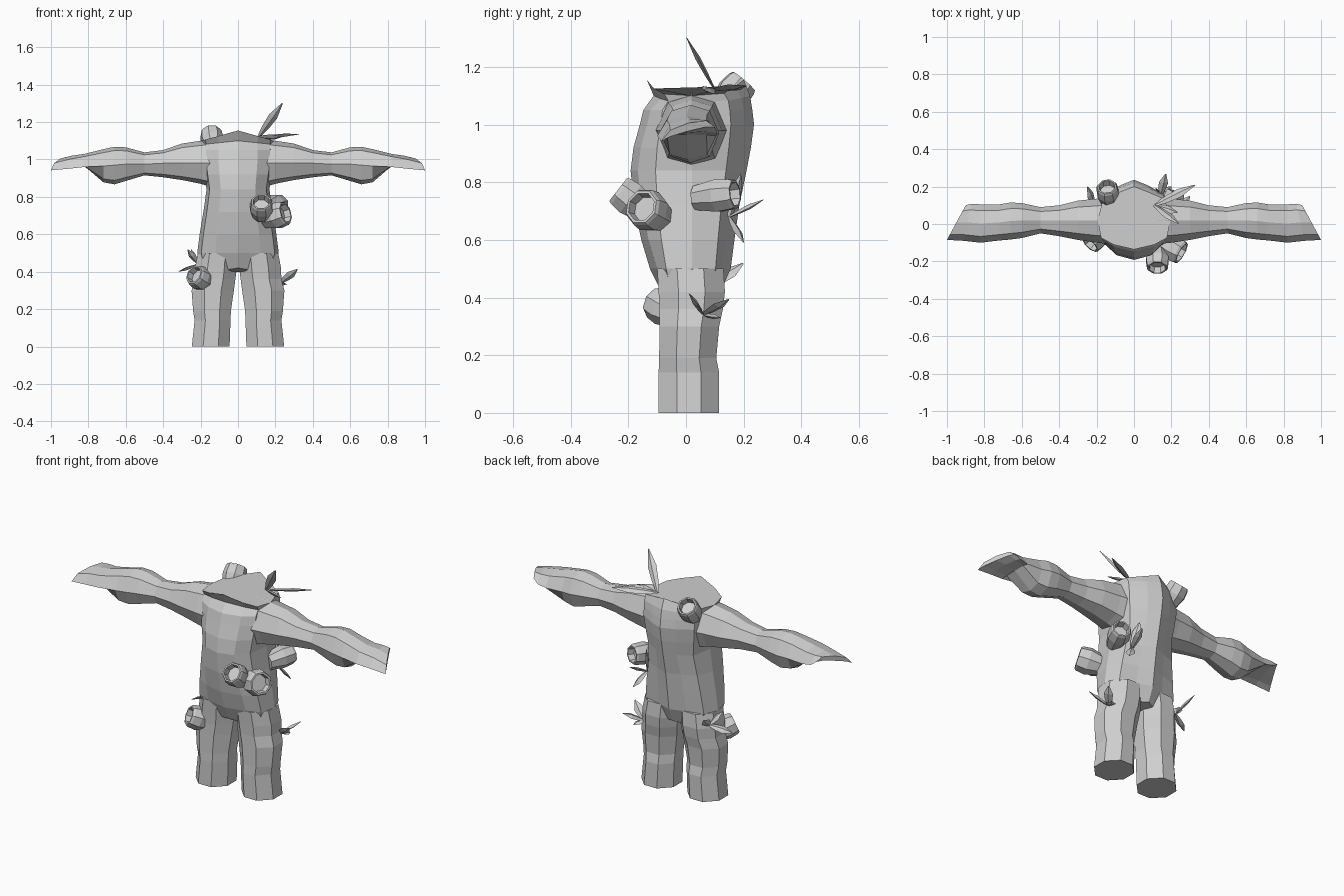
import bpy, bmesh, math
from mathutils import Vector

bark = bpy.data.materials.new("light grey")
bark.diffuse_color = (0.62, 0.62, 0.62, 1)


def finish(name, bm, mirror=False):
    bmesh.ops.recalc_face_normals(bm, faces=bm.faces[:])
    me = bpy.data.meshes.new(name)
    bm.to_mesh(me)
    bm.free()
    me.materials.append(bark)
    ob = bpy.data.objects.new(name, me)
    bpy.context.collection.objects.link(ob)
    if mirror:
        ob.modifiers.new("mirror", 'MIRROR')
    return ob


def loft(bm, rings):
    """Skin a list of equal-length point rings and cap both ends."""
    vs = [[bm.verts.new(p) for p in r] for r in rings]
    n = len(vs[0])
    for a, b in zip(vs, vs[1:]):
        for i in range(n):
            j = (i + 1) % n
            bm.faces.new((a[i], a[j], b[j], b[i]))
    bm.faces.new(vs[0])
    bm.faces.new(vs[-1])


# Torso: pointed front and back, with a recess below the overhanging top
def torso_ring(z, w, yf, yb, drop=0.0):
    half = [(0, yf), (0.55 * w, yf + 0.025), (0.9 * w, yf * 0.55), (w, 0.02),
            (0.85 * w, yb * 0.66), (0.4 * w, yb - 0.03), (0, yb)]
    pts = half + [(-x, y) for x, y in half[-2:0:-1]]
    return [(x, y, z - drop * abs(x) / w) for x, y in pts]


bm = bmesh.new()
loft(bm, [torso_ring(*r) for r in [
    (0.42, 0.19, -0.085, 0.12, 0.03), (0.50, 0.218, -0.125, 0.155),
    (0.60, 0.205, -0.155, 0.168), (0.72, 0.185, -0.18, 0.185),
    (0.84, 0.168, -0.192, 0.21), (0.92, 0.18, -0.182, 0.225),
    (1.00, 0.19, -0.16, 0.236), (1.05, 0.19, -0.148, 0.23),
    (1.10, 0.19, -0.112, 0.222, 0.02), (1.155, 0.195, -0.136, 0.20, 0.055)]])
finish("torso", bm)


# Legs: octagonal posts, wobbling slightly
def leg_ring(z, x0, x1, yf, yb):
    cx, cy, rx, ry = (x0 + x1) / 2, (yf + yb) / 2, (x1 - x0) / 2, (yb - yf) / 2
    oct_pts = [(1, -.4), (1, .4), (.4, 1), (-.4, 1), (-1, .4), (-1, -.4), (-.4, -1), (.4, -1)]
    return [(cx + rx * u, cy + ry * v, z) for u, v in oct_pts]


bm = bmesh.new()
loft(bm, [leg_ring(*r) for r in [
    (0, 0.045, 0.247, -0.095, 0.115), (0.14, 0.04, 0.232, -0.095, 0.115),
    (0.19, 0.038, 0.24, -0.093, 0.105), (0.30, 0.022, 0.248, -0.092, 0.115),
    (0.36, 0.014, 0.232, -0.092, 0.128), (0.42, 0.006, 0.23, -0.095, 0.135),
    (0.50, 0.004, 0.215, -0.10, 0.13)]])
finish("legs", bm, True)


# Arms: swelling forearms that flatten into drooping hollow hands
def arm_ring(x, yf, yb, zt, zm, zb, skew=0.0):
    pts = []
    for k in range(8):
        a = k * math.pi / 4
        c, s = math.cos(a), math.sin(a)
        if k % 2:
            s *= 1.12
            c *= 0.95
        y = (yf + yb) / 2 + (yb - yf) / 2 * c
        z = zm + (zt - zm if s > 0 else zm - zb) * s
        pts.append((x - skew * (1 + c) / 2, y, z + 0.25 * skew * (1 + c)))
    return pts


bm = bmesh.new()
loft(bm, [arm_ring(*r) for r in [
    (0.10, -0.11, 0.15, 1.11, 0.98, 0.84), (0.20, -0.10, 0.135, 1.10, 0.98, 0.87),
    (0.30, -0.085, 0.125, 1.085, 0.98, 0.89), (0.40, -0.065, 0.10, 1.05, 0.98, 0.905),
    (0.50, -0.05, 0.09, 1.038, 0.975, 0.915), (0.60, -0.075, 0.112, 1.065, 0.975, 0.885),
    (0.66, -0.083, 0.115, 1.068, 0.97, 0.867), (0.72, -0.088, 0.105, 1.055, 0.965, 0.878),
    (0.82, -0.10, 0.105, 1.03, 0.96, 0.965), (0.91, -0.09, 0.108, 1.01, 0.95, 0.962, 0.04),
    (1.00, -0.085, 0.10, 0.98, 0.942, 0.952, 0.10)]])
finish("arms", bm, True)


# Hollow cups: octagonal tubes with a bevelled rim and a sunken floor
def cup(name, mouth, direction, radius, length):
    d = Vector(direction).normalized()
    rot = d.to_track_quat('Z', 'Y')
    profile = [(-length, 0.8), (-length * 0.45, 1.08), (-0.012, 1.0), (0, 0.9),
               (0, 0.76), (-0.035, 0.68)]
    rings = []
    for h, s in profile:
        rings.append([Vector(mouth) + rot @ Vector((
            radius * s * math.cos((k + .5) * math.pi / 4),
            radius * s * math.sin((k + .5) * math.pi / 4), h)) for k in range(8)])
    bm = bmesh.new()
    loft(bm, rings)
    finish(name, bm)


cup("belly_cup", (0.125, -0.235, 0.775), (0, -0.77, 0.6), 0.06, 0.12)
cup("side_cup", (0.255, -0.155, 0.715), (0.8, -0.45, 0.25), 0.068, 0.13)
cup("back_cup", (0.225, 0.17, 0.76), (0.4, 0.9, 0.1), 0.056, 0.15)
cup("shoulder_cup", (-0.145, 0.20, 1.15), (-0.1, 0.6, 0.7), 0.058, 0.12)
cup("thigh_cup", (-0.235, -0.11, 0.385), (-0.55, -0.6, 0.35), 0.06, 0.12)


# Leaf sprigs: slim pointed blades sharing one base
def sprig(name, base, tips):
    bm = bmesh.new()
    base = Vector(base)
    for tip in tips:
        axis = Vector(tip) - base
        side = axis.cross(Vector((0.3, 0.6, 1))).normalized()
        up = axis.cross(side).normalized()
        rings = []
        for t, w in ((0, 0.008), (0.3, 0.02), (0.6, 0.025), (0.98, 0.003)):
            c = base + axis * t
            rings.append([c + side * w, c + up * w * 0.35, c - side * w, c - up * w * 0.35])
        loft(bm, rings)
    finish(name, bm)


sprig("shoulder_leaves", (0.11, 0.10, 1.12),
      [(0.24, 0.0, 1.305), (0.33, 0.21, 1.135), (0.235, 0.06, 1.12)])
sprig("back_leaves", (0.14, 0.15, 0.68),
      [(0.17, 0.27, 0.74), (0.20, 0.20, 0.59), (0.12, 0.19, 0.83)])
sprig("right_leg_leaves", (0.225, 0.06, 0.34),
      [(0.32, 0.01, 0.415), (0.30, 0.15, 0.395), (0.25, 0.12, 0.33)])
sprig("left_leg_leaves", (-0.21, 0.09, 0.44),
      [(-0.25, 0.20, 0.52), (-0.32, 0.03, 0.40), (-0.27, 0.05, 0.52)])
